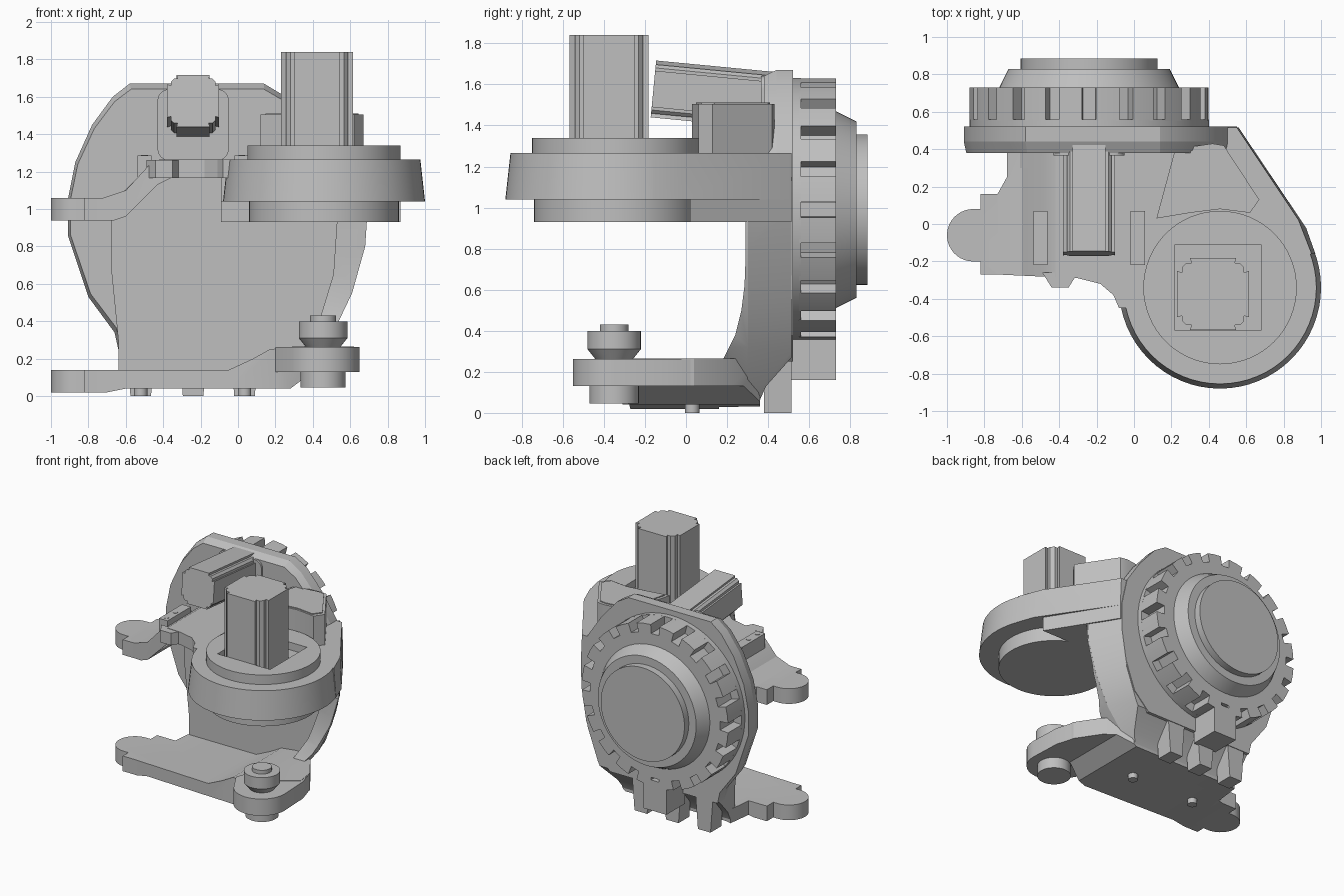
import bpy, bmesh, math
from mathutils import Vector

cube = bpy.data.objects.get("Cube")
if cube:
    bpy.data.objects.remove(cube, do_unlink=True)

grey = bpy.data.materials.new("plain grey")
grey.use_nodes = True
tone = (0.52, 0.52, 0.52, 1)
grey.diffuse_color = tone
grey.node_tree.nodes["Principled BSDF"].inputs["Base Color"].default_value = tone


def prism(name, pts, axis, a, b, end=None):
    """Extrude a flat outline from a to b along an axis, optionally to another outline."""
    place = {"x": lambda p, t: (t, p[0], p[1]),
             "y": lambda p, t: (p[0], t, p[1]),
             "z": lambda p, t: (p[0], p[1], t)}[axis]
    bm = bmesh.new()
    low = [bm.verts.new(place(p, a)) for p in pts]
    top = [bm.verts.new(place(p, b)) for p in (end or pts)]
    bm.faces.new(low)
    bm.faces.new(top)
    n = len(pts)
    for i in range(n):
        j = (i + 1) % n
        bm.faces.new((low[i], low[j], top[j], top[i]))
    bmesh.ops.recalc_face_normals(bm, faces=bm.faces)
    me = bpy.data.meshes.new(name)
    bm.to_mesh(me)
    bm.free()
    me.materials.append(grey)
    ob = bpy.data.objects.new(name, me)
    bpy.context.collection.objects.link(ob)
    return ob


def arc(cx, cy, r, start=0, stop=360, n=64):
    full = stop - start == 360
    steps = n if full else n - 1
    return [(cx + r * math.cos(math.radians(start + (stop - start) * i / steps)),
             cy + r * math.sin(math.radians(start + (stop - start) * i / steps))) for i in range(n)]


def rect(x0, x1, y0, y1):
    return [(x0, y0), (x1, y0), (x1, y1), (x0, y1)]


def box(name, x0, x1, y0, y1, z0, z1):
    return prism(name, rect(x0, x1, y0, y1), "z", z0, z1)


def cyl(name, c, r, axis, a, b, r2=None):
    return prism(name, arc(*c, r), axis, a, b, arc(*c, r2 or r))


def combine(ob, cutter, operation):
    """Apply a boolean and discard the helper."""
    mod = ob.modifiers.new("cut", "BOOLEAN")
    mod.object, mod.operation, mod.solver = cutter, operation, "EXACT"
    bpy.context.view_layer.objects.active = ob
    bpy.ops.object.modifier_apply(modifier=mod.name)
    bpy.data.objects.remove(cutter, do_unlink=True)
    return ob


def motor_outline(cx, cy, h):
    """Square with a small groove on both sides of each chamfered corner."""
    corner = [(h, .64 * h), (.86 * h, .6 * h), (.86 * h, .74 * h),
              (.74 * h, .86 * h), (.6 * h, .86 * h), (.64 * h, h)]
    pts = []
    for k in range(4):
        c, s = round(math.cos(k * math.pi / 2)), round(math.sin(k * math.pi / 2))
        pts += [(cx + c * x - s * y, cy + s * x + c * y) for x, y in corner]
    return pts


# Hinge tongue outline shared by both arms
tongue = [(-.82, .16), (-.82, .08)] + arc(-.86, -.06, .14, 90, 270, 20) + [(-.82, -.2), (-.82, -.27)]

# Rear mounting plate with a bevelled front edge
plate = [(-.91, 1.05), (-.87, 1.25), (-.78, 1.45), (-.67, 1.6), (-.58, 1.67), (.14, 1.67), (.24, 1.61),
         (.38, 1.45), (.5, 1.27), (.55, 1.05), (.55, .85), (.51, .6), (.43, .38), (.3, .25),
         (-.64, .25), (-.66, .34), (-.8, .53), (-.91, .86)]
prism("rear_plate", [(x * .985, .95 + (z - .95) * .96) for x, z in plate], "y", .38, .44, plate)
prism("rear_plate_rim", plate, "y", .44, .52)

# Toothed drive ring and stepped hub on the back
hub = (-.24, .99)
gear = []
for k in range(20):
    for off, r in ((-3.4, .57), (3.4, .57), (3.4, .64), (9, .64), (14.6, .64)):
        t = math.radians(k * 18 + off)
        gear.append((hub[0] + r * math.cos(t), hub[1] + r * math.sin(t)))
prism("tooth_ring", gear, "y", .55, .73)
cyl("ring_base", hub, .64, "y", .52, .56)
cyl("hub_cone", hub, .48, "y", .73, .83, .43)
cyl("hub_cap", hub, .366, "y", .83, .885)

# Feet and stop block under the ring
for i, x in enumerate((-.52, -.24, .035)):
    prism("rear_foot_%d" % i, rect(x - .055, x + .055, .38, .515), "z", 0, .26,
          rect(x - .075, x + .075, .38, .515))
box("stop_block", -.34, -.14, .5, .73, .16, .4)

# Back wall joining the arms, narrowing towards the plate
wall_front = [(-.64, .04), (.28, .04), (.5, .32), (.61, .55), (.68, .8), (.69, 1.1), (.66, 1.2),
              (-.5, 1.2), (-.68, 1.03), (-.68, .7), (-.64, .3)]
wall_back = [(-.64, .04), (.28, .04), (.41, .3), (.5, .55), (.55, .85), (.55, 1.1), (.53, 1.2),
             (-.5, 1.2), (-.68, 1.03), (-.68, .7), (-.64, .3)]
wall = prism("back_wall", wall_front, "y", .3, .515, wall_back)

# Curved flange rising from the lower arm along the wall's outer edge
flange_outline = [(.2, .13), (.36, .27), (.44, .42), (.51, .65), (.53, .95),
                  (.69, .95), (.68, .8), (.61, .55), (.5, .32), (.3, .08)]
flange = prism("side_flange", flange_outline, "y", .1, .301)
side = [(.515, 1.2), (.29, 1.2), (.29, .75), (.285, .62), (.27, .5), (.24, .38), (.18, .26), (.1, .25),
        (.1, .04), (.35, .04), (.39, .13), (.515, .27)]
for part in (wall, flange):
    combine(part, prism("wall_profile", side, "x", -1, 1), "INTERSECT")

# Lower arm with hinge tongue and pivot boss
outline = (tongue + [(-.73, -.27), (-.05, -.3), (.2, -.31), (.45, -.22), (.62, -.1), (.6, .04), (.48, .22),
                     (.3, .36), (-.64, .36), (-.66, .16)])
lower = prism("lower_arm", outline, "z", -.1, .4)
profile = [(-1.1, .14), (-.05, .14), (.08, .2), (.17, .25), (.3, .265), (.8, .265), (.8, .13), (.4, .13),
           (.28, .04), (-.6, .04), (-.7, .02), (-1.1, .02)]
combine(lower, prism("lower_profile", profile, "y", -1, 1), "INTERSECT")
boss = [(.2, -.31), (.29, -.47)] + arc(.45, -.35, .2, 225, 360, 20) + [(.64, -.1), (.6, .03), (.3, .0)]
prism("pivot_boss", boss, "z", .13, .262)
pivot = (.455, -.35)
cyl("pivot_lower_pin", pivot, .12, "z", .045, .14)
cyl("pivot_bearing_taper", pivot, .09, "z", .26, .31, .13)
cyl("pivot_bearing", pivot, .13, "z", .31, .4)
cyl("pivot_pin", pivot, .07, "z", .4, .43)
for i, x in enumerate((-.52, .035)):
    cyl("lower_screw_%d" % i, (x, .03), .035, "z", .0, .05)

# Upper arm, stepping down to its hinge tongue
outline = tongue + [(-.73, -.27), (-.3, -.29), (-.18, -.32), (-.11, -.38), (-.08, -.45), (.1, -.45),
                    (.1, .45), (-.68, .45), (-.68, .25), (-.73, .16)]
upper = prism("upper_arm", outline, "z", .8, 1.4)
profile = [(-1.1, 1.06), (-.72, 1.06), (-.6, 1.1), (-.48, 1.23), (-.42, 1.265), (.2, 1.265), (.2, 1.165),
           (-.36, 1.165), (-.43, 1.13), (-.6, .96), (-.66, .94), (-1.1, .94)]
combine(upper, prism("upper_profile", profile, "y", -1, 1), "INTERSECT")
for i, x in enumerate((-.5, .02)):
    prism("deck_bar_%d" % i, rect(x - .038, x + .038, -.22, .07), "z", 1.17, 1.285)
    for y in (-.18, -.07):
        cyl("deck_bar_%d_pin" % i, (x, y), .018, "z", 1.28, 1.288)
prism("deck_tab", [(-.49, -.26), (-.44, -.34), (-.35, -.34), (-.3, -.26)], "z", 1.167, 1.263)

# Drum housing with its rear shoulder
drum = (.46, -.34)
cyl("drum", drum, .54, "z", 1.04, 1.265, .515)
cyl("drum_base", drum, .4, "z", .93, 1.05)
shoulder = [(-.09, -.25), (.4, -.3), (.97, -.16), (.92, -.02), (.56, .515), (-.05, .515), (-.09, .45)]
shoulder_top = [(-.09, -.25), (.4, -.3), (.95, -.16), (.88, .02), (.55, .515), (-.05, .515), (-.09, .45)]
prism("shoulder", shoulder, "z", 1.04, 1.265, shoulder_top)
prism("shoulder_base", [(-.09, .02), (.87, .02), (.56, .515), (-.09, .515)], "z", .93, 1.05)
box("shoulder_skirt", -.09, .08, -.2, .3, .93, 1.2)

# Upright motor on a pocketed mounting disc
disc = cyl("motor_disc", drum, .41, "z", 1.26, 1.34)
combine(disc, box("pocket", .22, .68, -.57, -.11, 1.28, 1.5), "DIFFERENCE")
prism("upright_motor", motor_outline(.423, -.375, .193), "z", 1.27, 1.84)

# Angular gearbox cover beside the motor
cover = [(.12, .03), (.3, .06), (.46, .08), (.62, .06), (.67, .13), (.48, .42), (.42, .43), (.22, .4)]
prism("gearbox_cover", cover, "z", 1.25, 1.505)
mid = Vector((.4, .22))
prism("gearbox_lid", [mid + (Vector(p) - mid) * .9 for p in cover], "z", 1.5, 1.512)

# Tilted motor and its seat on the plate
seat = (arc(-.11, 1.58, .06, 0, 90, 8) + arc(-.37, 1.58, .06, 90, 180, 8)
        + arc(-.37, 1.32, .06, 180, 270, 8) + arc(-.11, 1.32, .06, 270, 360, 8))
prism("motor_seat", seat, "y", .365, .4)
tilted = prism("tilted_motor", motor_outline(0, 0, .139), "y", -.29, .29)
tilted.location = (-.24, .13, 1.55)
tilted.rotation_euler.x = math.radians(-5.5)

# Smooth curved surfaces, keep edges crisp
bpy.ops.object.select_all(action="DESELECT")
for ob in bpy.context.scene.objects:
    if ob.type == "MESH":
        ob.select_set(True)
        bpy.context.view_layer.objects.active = ob
bpy.ops.object.shade_smooth_by_angle(angle=math.radians(25))
